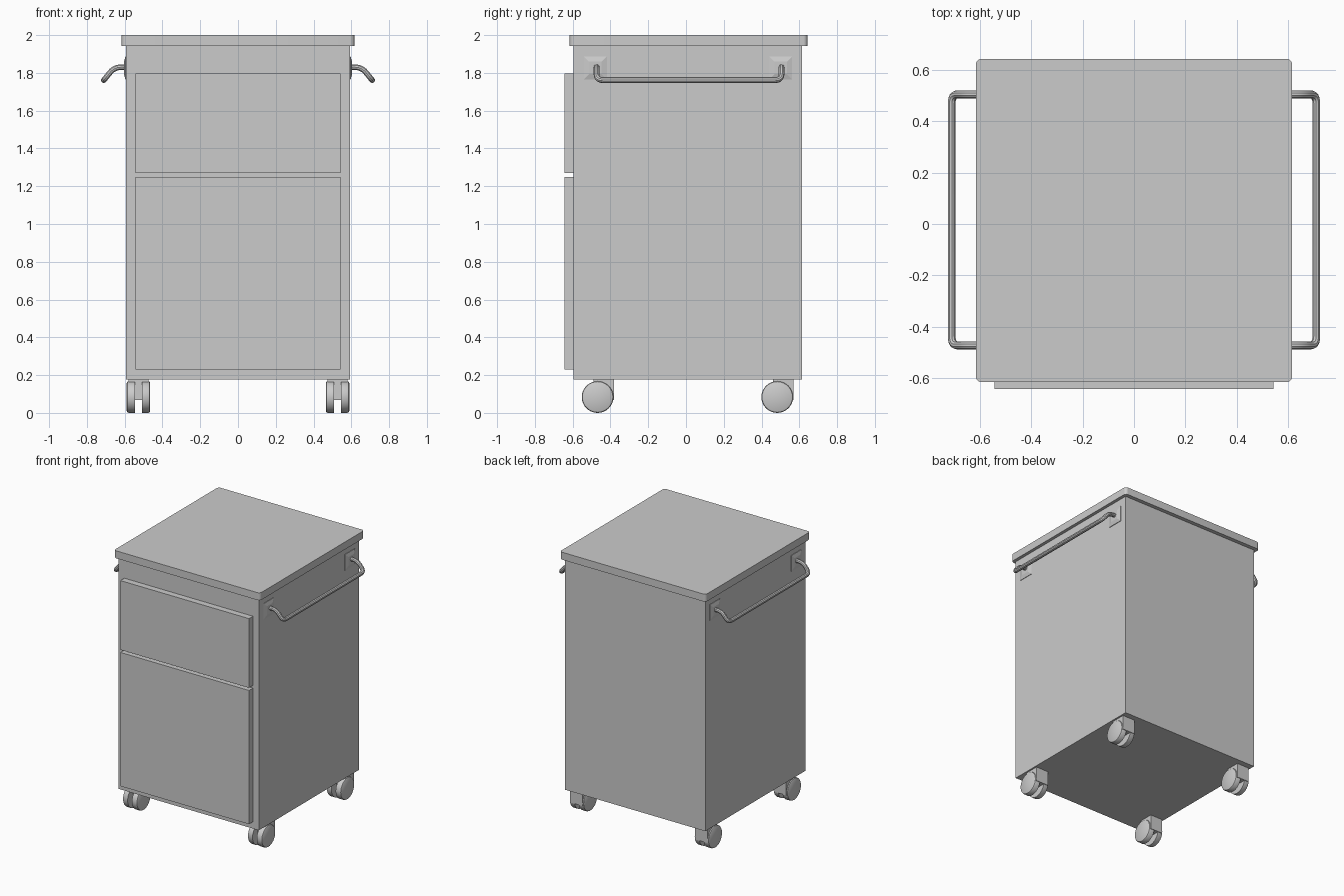
import bpy, bmesh, math
from mathutils import Vector

if "Cube" in bpy.data.objects:
    bpy.data.objects.remove(bpy.data.objects["Cube"])


def finish(bm, name, smooth=False):
    bmesh.ops.recalc_face_normals(bm, faces=bm.faces)
    me = bpy.data.meshes.new(name)
    bm.to_mesh(me)
    bm.free()
    ob = bpy.data.objects.new(name, me)
    bpy.context.collection.objects.link(ob)
    if smooth:
        smooth_sharp(ob)
    return ob


def smooth_sharp(ob):
    bpy.ops.object.select_all(action='DESELECT')
    ob.select_set(True)
    bpy.context.view_layer.objects.active = ob
    bpy.ops.object.shade_smooth_by_angle(angle=math.radians(35))


def box(name, lo, hi, corner=0.0):
    """Box between two corners; corner rounds the vertical edges."""
    bm = bmesh.new()
    bmesh.ops.create_cube(bm, size=1)
    for v in bm.verts:
        v.co = [l + (c + 0.5) * (h - l) for c, l, h in zip(v.co, lo, hi)]
    if corner:
        edges = [e for e in bm.edges
                 if abs(e.verts[0].co.z - e.verts[1].co.z) > 1e-4]
        bmesh.ops.bevel(bm, geom=edges, offset=corner, segments=5,
                        profile=0.5, affect='EDGES')
    return finish(bm, name, corner > 0)


def wheel(name, x, y, r, width, side):
    """Wheel half with a rounded rim on its outer side."""
    bm = bmesh.new()
    profile = [(0, 0), (r, 0), (r, width * 0.75), (r - 0.003, width * 0.92),
               (r - 0.009, width), (0, width)]
    verts = [bm.verts.new((side * w, p, 0)) for p, w in profile]
    edges = [bm.edges.new(p) for p in zip(verts, verts[1:])]
    bmesh.ops.spin(bm, geom=verts + edges, axis=(1, 0, 0), cent=(0, 0, 0),
                   angle=2 * math.pi, steps=32)
    bmesh.ops.remove_doubles(bm, verts=bm.verts, dist=1e-5)
    bmesh.ops.translate(bm, verts=bm.verts, vec=(x, y, r))
    return finish(bm, name, True)


def fillet(corners, dist, steps=6):
    """Round the inner corners of a path."""
    pts = [Vector(c) for c in corners]
    out = [pts[0]]
    for a, b, c in zip(pts, pts[1:], pts[2:]):
        p = b + (a - b).normalized() * dist
        q = b + (c - b).normalized() * dist
        for i in range(steps + 1):
            t = i / steps
            out.append(p * (1 - t) ** 2 + b * 2 * t * (1 - t) + q * t * t)
    return out + [pts[-1]]


def tube(name, pts, r):
    cu = bpy.data.curves.new(name, 'CURVE')
    cu.dimensions = '3D'
    cu.bevel_depth = r
    cu.bevel_resolution = 3
    cu.use_fill_caps = True
    sp = cu.splines.new('POLY')
    sp.points.add(len(pts) - 1)
    for p, co in zip(sp.points, pts):
        p.co = (*co, 1)
    ob = bpy.data.objects.new(name, cu)
    bpy.context.collection.objects.link(ob)
    bpy.ops.object.select_all(action='DESELECT')
    ob.select_set(True)
    bpy.context.view_layer.objects.active = ob
    bpy.ops.object.convert(target='MESH')
    smooth_sharp(bpy.context.view_layer.objects.active)


def mount_plate(name, side, y, z):
    """Square plate with wide sloping edges."""
    bm = bmesh.new()
    rings = []
    for x, h in ((0.59, 0.061), (0.596, 0.061), (0.604, 0.033)):
        rings.append([bm.verts.new((side * x, y + a * h, z + b * h))
                      for a, b in ((-1, -1), (1, -1), (1, 1), (-1, 1))])
    for lo, hi in zip(rings, rings[1:]):
        for i in range(4):
            j = (i + 1) % 4
            bm.faces.new((lo[i], lo[j], hi[j], hi[i]))
    bm.faces.new(rings[0])
    bm.faces.new(rings[-1])
    return finish(bm, name)


# Cabinet, worktop and fronts
box("cabinet_body", (-0.592, -0.595, 0.178), (0.592, 0.613, 1.945))
box("worktop", (-0.616, -0.616, 1.943), (0.616, 0.643, 2.0), corner=0.022)
box("drawer_front", (-0.543, -0.643, 1.27), (0.543, -0.593, 1.798))
box("door_front", (-0.543, -0.643, 0.23), (0.543, -0.593, 1.25))

# Side rails with mounting plates
Y0, Y1 = -0.473, 0.505
for side, label in ((-1, "left"), (1, "right")):
    path = [(0.59, Y0, 1.83), (0.655, Y0, 1.83), (0.71, Y0, 1.762),
            (0.71, Y1, 1.762), (0.655, Y1, 1.83), (0.59, Y1, 1.83)]
    path = [(side * x, y, z) for x, y, z in path]
    tube(label + "_rail", fillet(path, 0.036), 0.0155)
    for y, end in ((-0.48, "front"), (0.501, "back")):
        mount_plate(f"{label}_{end}_rail_plate", side, y, 1.826)

# Twin-wheel casters
R = 0.084
for x, label in ((-0.527, "left"), (0.527, "right")):
    for y, end in ((-0.468, "front"), (0.483, "back")):
        name = f"{label}_{end}_caster"
        for s, part in ((-1, "a"), (1, "b")):
            wheel(f"{name}_wheel_{part}", x + s * 0.018, y, R, 0.044, s)
        box(name + "_housing", (x - 0.052, y - 0.022, 0.068),
            (x + 0.052, y + 0.087, 0.18))
